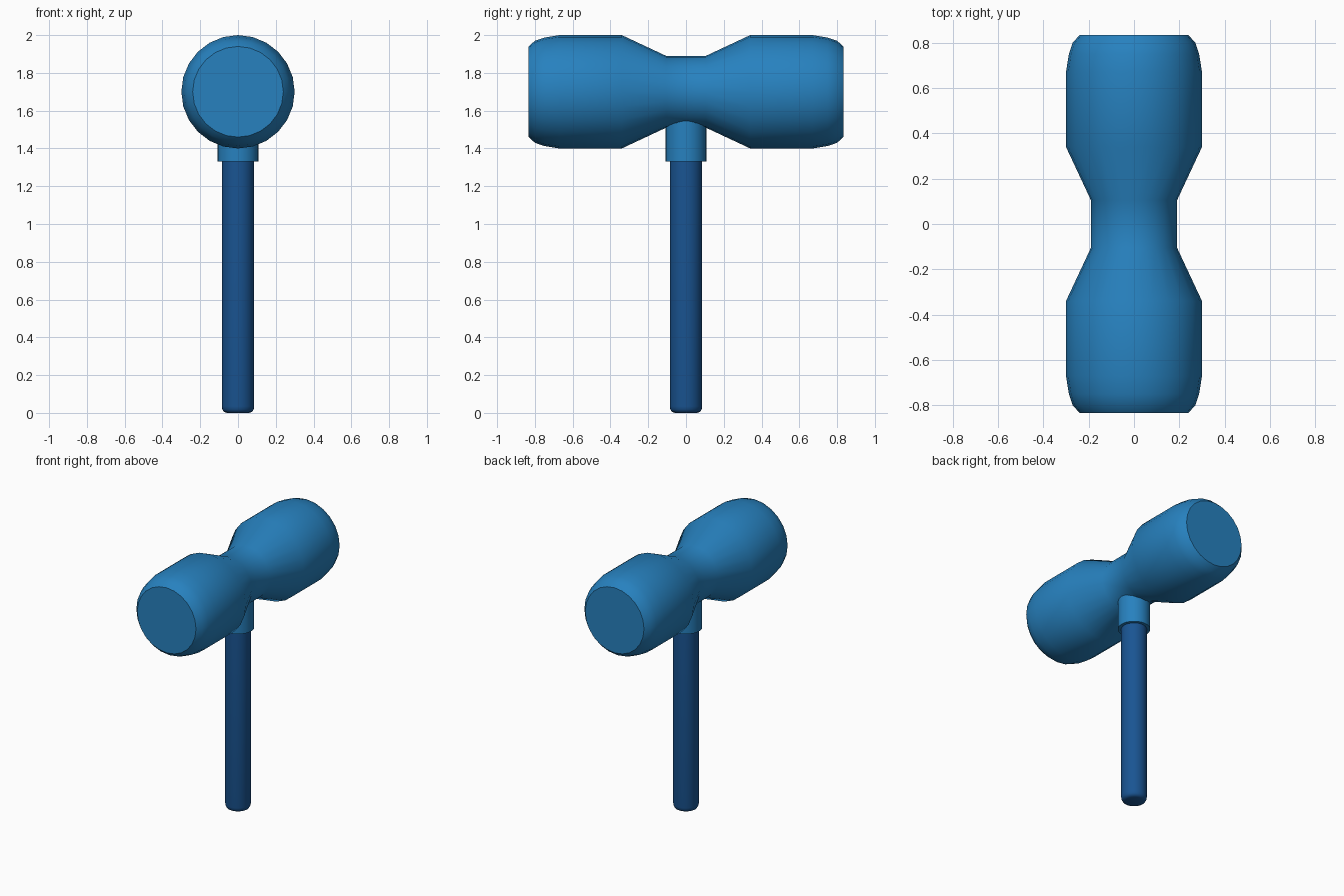
import bpy, bmesh, math
from mathutils import Matrix

if "Cube" in bpy.data.objects:
    bpy.data.objects.remove(bpy.data.objects["Cube"])


def material(name, color):
    m = bpy.data.materials.new(name)
    m.diffuse_color = (*color, 1)
    m.use_nodes = True
    m.node_tree.nodes["Principled BSDF"].inputs["Base Color"].default_value = m.diffuse_color
    return m


def lathe(name, profile, sides, matrix, mat, angle=35):
    """Solid of revolution from (radius, height) points, with flat end caps."""
    bm = bmesh.new()
    rings = []
    for r, h in profile:
        rings.append([bm.verts.new((r * math.cos(i * math.tau / sides),
                                    r * math.sin(i * math.tau / sides), h))
                      for i in range(sides)])
    for a, b in zip(rings, rings[1:]):
        for i in range(sides):
            j = (i + 1) % sides
            bm.faces.new((a[i], a[j], b[j], b[i]))
    bm.faces.new(rings[0][::-1])
    bm.faces.new(rings[-1])
    bm.transform(matrix)
    bmesh.ops.recalc_face_normals(bm, faces=bm.faces)
    me = bpy.data.meshes.new(name)
    bm.to_mesh(me)
    bm.free()
    me.materials.append(mat)
    ob = bpy.data.objects.new(name, me)
    bpy.context.collection.objects.link(ob)
    bpy.ops.object.select_all(action='DESELECT')
    bpy.context.view_layer.objects.active = ob
    ob.select_set(True)
    bpy.ops.object.shade_smooth_by_angle(angle=math.radians(angle))
    return ob


head_blue = material("head_blue", (0.02, 0.22, 0.52))
handle_blue = material("handle_blue", (0.01, 0.09, 0.29))

# Mallet head: waisted barrel lying along y, mirrored half profile
half = [(0.19, 0.105), (0.30, 0.34), (0.30, 0.67), (0.287, 0.75),
        (0.27, 0.80), (0.24, 0.833)]
profile = [(r, -h) for r, h in reversed(half)] + half
lathe("mallet_head", profile, 24,
      Matrix.Translation((0, 0, 1.7)) @ Matrix.Rotation(math.pi / 2, 4, 'X'),
      head_blue)

# Collar joining the head to the handle
lathe("collar", [(0.108, 1.33), (0.108, 1.62)], 32, Matrix(), head_blue)

# Handle with a rounded foot
lathe("handle", [(0.06, 0), (0.075, 0.006), (0.083, 0.018), (0.086, 0.035),
                 (0.086, 1.40)], 32, Matrix(), handle_blue)
